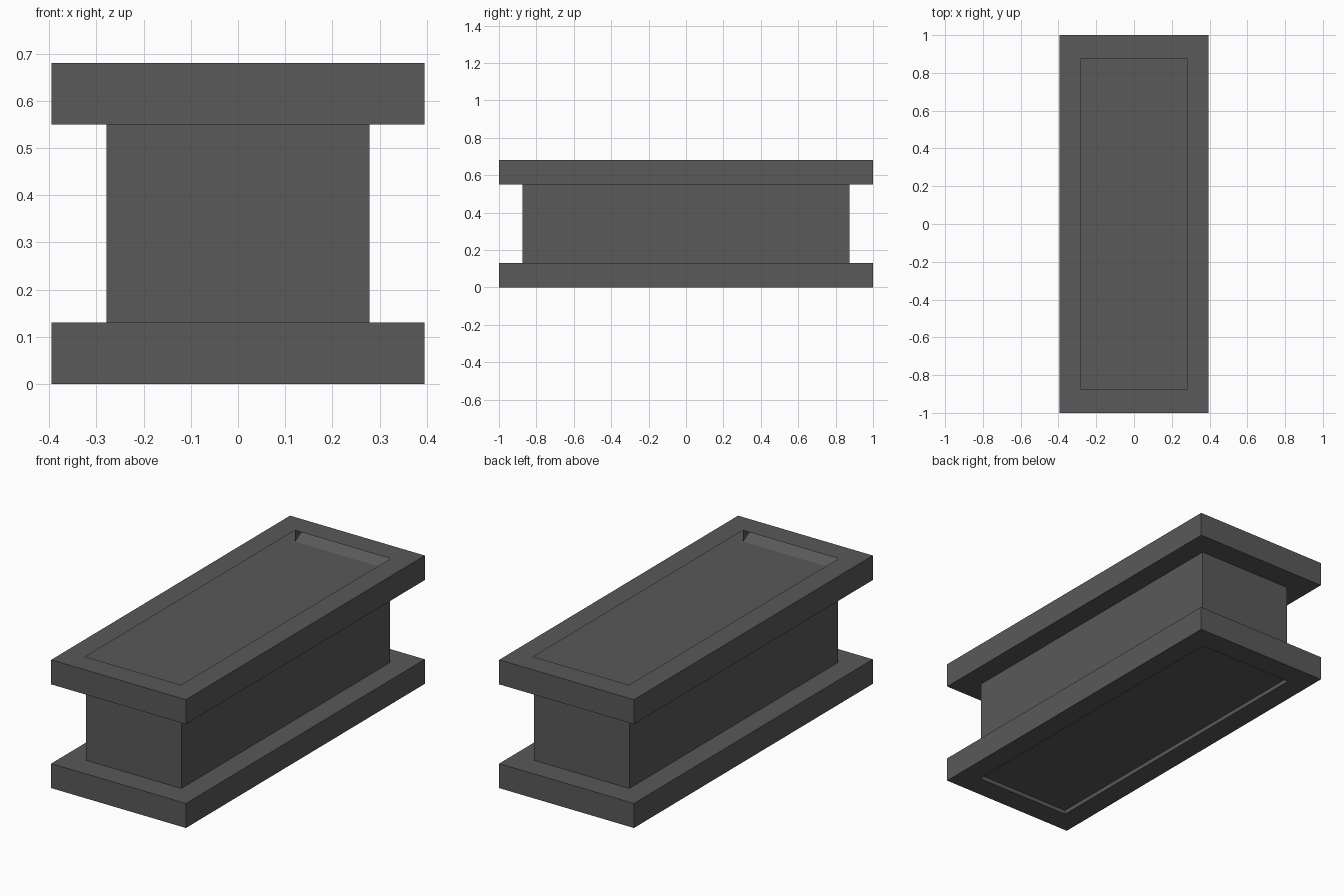
import bpy, bmesh

if "Cube" in bpy.data.objects:
    bpy.data.objects.remove(bpy.data.objects["Cube"])

grey = bpy.data.materials.new("dark_grey")
grey.diffuse_color = (0.1, 0.1, 0.1, 1)
grey.use_nodes = True
grey.node_tree.nodes["Principled BSDF"].inputs["Base Color"].default_value = grey.diffuse_color

FX, FY = 0.395, 1.0      # flange half size
WX, WY = 0.28, 0.877     # web and recess half size
H, T = 0.68, 0.13        # total height, flange thickness


def make(name, bm):
    mesh = bpy.data.meshes.new(name)
    bm.to_mesh(mesh)
    bm.free()
    mesh.materials.append(grey)
    obj = bpy.data.objects.new(name, mesh)
    bpy.context.collection.objects.link(obj)
    return obj


def rect(bm, x, y, z):
    return [bm.verts.new(p) for p in ((-x, -y, z), (x, -y, z), (x, y, z), (-x, y, z))]


def bridge(bm, a, b):
    for i in range(4):
        j = (i + 1) % 4
        bm.faces.new((a[i], a[j], b[j], b[i]))


# Lower flange: a slab with a shallow recess underneath
bm = bmesh.new()
loops = [rect(bm, WX, WY, 0.022), rect(bm, WX, WY, 0),
         rect(bm, FX, FY, 0), rect(bm, FX, FY, T)]
for a, b in zip(loops, loops[1:]):
    bridge(bm, a, b)
bm.faces.new(loops[0][::-1])
bm.faces.new(loops[-1])
bmesh.ops.recalc_face_normals(bm, faces=bm.faces)
make("lower_flange", bm)

# Web block between the flanges
bm = bmesh.new()
low, high = rect(bm, WX - 0.001, WY - 0.004, T), rect(bm, WX - 0.001, WY - 0.004, H - T)
bridge(bm, low, high)
make("web_block", bm)

# Upper flange: a hollow slab with an opening on top
bm = bmesh.new()
low, high, rim = rect(bm, FX, FY, H - T), rect(bm, FX, FY, H), rect(bm, WX, WY, H)
bridge(bm, low, high)
bridge(bm, high, rim)
bm.faces.new(low[::-1])
make("upper_flange", bm)

# Recess floor reaching under the rim
FLOOR = 0.62
bm = bmesh.new()
bm.faces.new(rect(bm, FX - 0.002, FY - 0.002, FLOOR))
make("recess_floor", bm)

# Sloped recess ends with small cheeks, one at each end
bm = bmesh.new()
for s in (1, -1):
    def v(x, y, z):
        return bm.verts.new((s * x, s * y, z))
    far, top = WY + 0.1, H - 0.001
    bm.faces.new((v(-WX, WY, FLOOR), v(WX, WY, FLOOR), v(WX, far, top), v(-WX, far, top)))
    bm.faces.new((v(-WX, WY, FLOOR), v(-WX, far, top), v(-WX, WY, top)))
    bm.faces.new((v(WX, WY, FLOOR), v(WX, WY, top), v(WX, far, top)))
make("recess_ends", bm)
